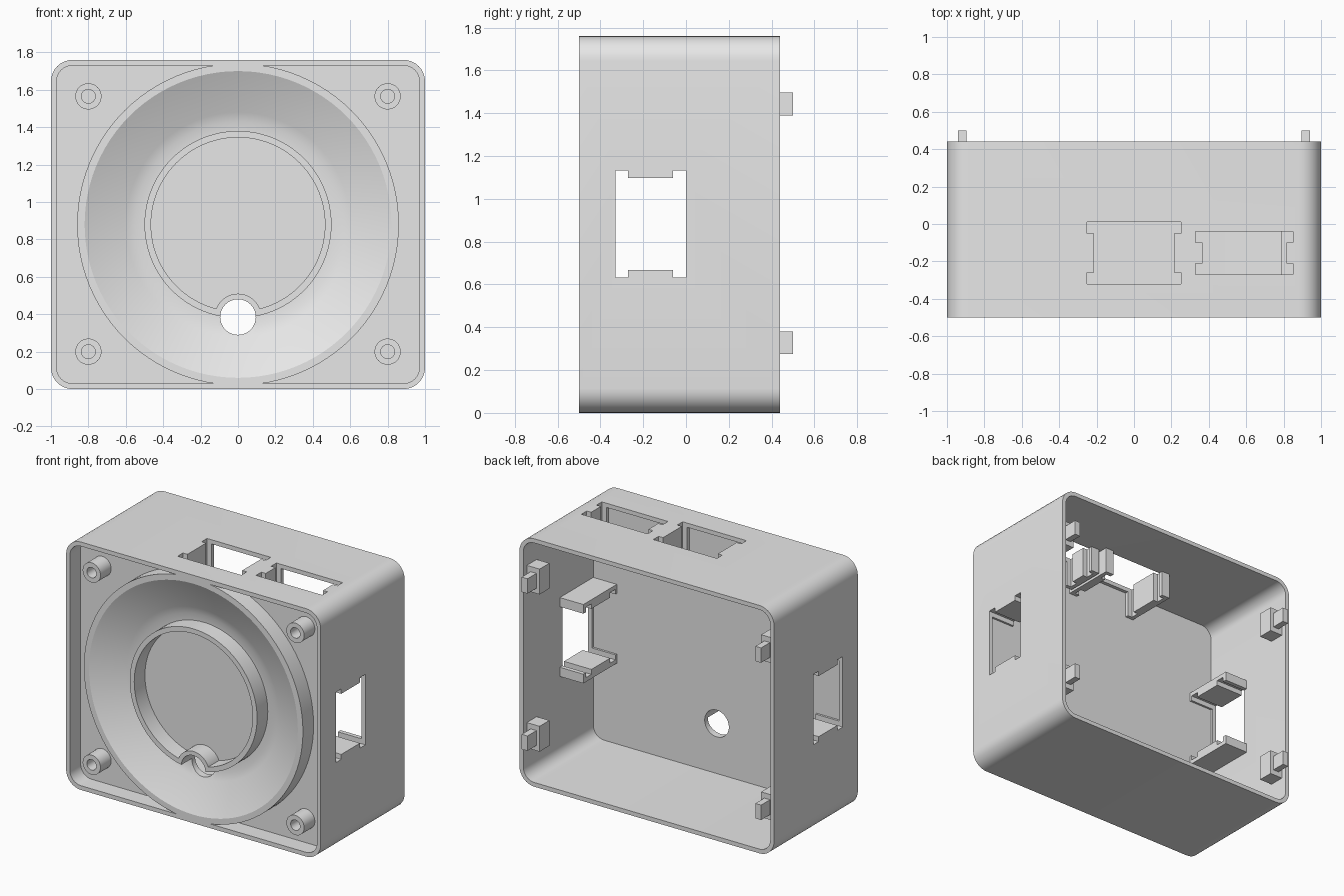
import bpy, bmesh, math
from mathutils import Vector

if "Cube" in bpy.data.objects:
    bpy.data.objects.remove(bpy.data.objects["Cube"])

grey = bpy.data.materials.new("light grey plastic")
grey.use_nodes = True
grey.diffuse_color = (0.8, 0.8, 0.8, 1)
grey.node_tree.nodes["Principled BSDF"].inputs["Base Color"].default_value = grey.diffuse_color

MID = 0.88                      # height of the middle of the case
FRONT, BACK = -0.5, 0.44        # case ends
FLOOR, PLATE_BACK = -0.38, -0.345
WALL = 0.03


def finish(bm, name):
    bmesh.ops.recalc_face_normals(bm, faces=bm.faces)
    mesh = bpy.data.meshes.new(name)
    bm.to_mesh(mesh)
    bm.free()
    mesh.materials.append(grey)
    obj = bpy.data.objects.new(name, mesh)
    bpy.context.collection.objects.link(obj)
    return obj


def along_y(u, v, t):
    return (u, t, v)


def prism(name, outline, a, b, place=along_y):
    """Extrude a closed outline from depth a to depth b."""
    bm = bmesh.new()
    rows = [[bm.verts.new(place(u, v, t)) for u, v in outline] for t in (a, b)]
    n = len(outline)
    for row in rows:
        bm.faces.new(row)
    for i in range(n):
        j = (i + 1) % n
        bm.faces.new((rows[0][i], rows[0][j], rows[1][j], rows[1][i]))
    return finish(bm, name)


def circle(cx, cz, r, n=48):
    return [(cx + r * math.cos(math.tau * i / n), cz + r * math.sin(math.tau * i / n))
            for i in range(n)]


def rect(u0, u1, v0, v1):
    return [(u0, v0), (u1, v0), (u1, v1), (u0, v1)]


def rounded(inset, radius=0.115, steps=8):
    """Rounded outline of the case, moved inwards by inset."""
    r, pts = radius - inset, []
    for k, (sx, sz) in enumerate(((1, 1), (-1, 1), (-1, -1), (1, -1))):
        for i in range(steps + 1):
            a = math.pi / 2 * (k + i / steps)
            pts.append((sx * (1 - radius) + r * math.cos(a),
                        MID + sz * (MID - radius) + r * math.sin(a)))
    return pts


def combine(obj, tool, operation="DIFFERENCE", keep=False):
    mod = obj.modifiers.new("combine", "BOOLEAN")
    mod.operation, mod.object, mod.solver = operation, tool, "EXACT"
    bpy.context.view_layer.objects.active = obj
    bpy.ops.object.modifier_apply(modifier=mod.name)
    if not keep:
        bpy.data.objects.remove(tool)


def lathe(name, profile, n=96):
    """Revolve a closed (radius, y) profile around the case's front axis."""
    bm = bmesh.new()
    rings = [[bm.verts.new((r * math.cos(math.tau * i / n), y,
                            MID + r * math.sin(math.tau * i / n)))
              for r, y in profile] for i in range(n)]
    m = len(profile)
    for i in range(n):
        p, q = rings[i], rings[(i + 1) % n]
        for k in range(m):
            bm.faces.new((p[k], p[(k + 1) % m], q[(k + 1) % m], q[k]))
    return finish(bm, name)


# Case shell, hollow from the front and from the back
shell = prism("case_shell", rounded(0), FRONT, BACK)
combine(shell, prism("front_pocket", rounded(WALL), FRONT - 0.1, FLOOR))
combine(shell, prism("back_pocket", rounded(WALL), PLATE_BACK, BACK + 0.1))

# Sloped dish with its inner ring
SINK = -0.36
dish = lathe("dish", [(0.86, SINK), (0.86, FRONT), (0.82, FRONT), (0.6, -0.398),
                      (0.55, -0.383), (0.5, FLOOR), (0.5, FRONT),
                      (0.465, FRONT), (0.465, SINK)])

# Cable hole and the collar around it
HOLE_Z = 0.385
collar = prism("cable_collar", circle(0, HOLE_Z, 0.125), FRONT, SINK)
combine(collar, prism("ring_limit", circle(0, MID, 0.49, 96), -0.6, -0.2), "INTERSECT")
hole = prism("cable_hole", circle(0, HOLE_Z, 0.095), -0.6, -0.2)
for part in (shell, dish, collar):
    combine(part, hole, keep=True)
bpy.data.objects.remove(hole)


def slot(name, half_l, half_w, inner, outer, place):
    """Cut a notched opening in the wall and add two channel clips inside it."""
    d, c, lip = 0.035, 0.06, 0.03
    l, w = half_l, half_w
    quarter = [(l - d, w - c), (l, w - c), (l, w)]
    half = quarter + [(-u, v) for u, v in reversed(quarter)]
    outline = half + [(u, -v) for u, v in reversed(half)]
    cutter = prism("slot_cutter", outline, inner - 0.1, outer + 0.1, place)
    combine(shell, cutter, keep=True)
    for s, end in ((1, "far"), (-1, "near")):
        bar = rect(s * (l - d), s * (l + lip), -w - lip, w + lip)
        clip = prism(f"{name}_{end}_clip", bar, inner, outer - 0.02, place)
        combine(clip, cutter, keep=True)
    bpy.data.objects.remove(cutter)


# Slots in both sides and in the top
for s, side in ((1, "left"), (-1, "right")):
    slot(f"{side}_slot", 0.25, 0.165, 0.785, 1.0,
         lambda u, v, t: (s * t, v - 0.165, u + 0.883))
for name, cx, l, w in (("top_middle_slot", 0, 0.25, 0.165), ("top_left_slot", 0.59, 0.26, 0.115)):
    slot(name, l, w, 2 * MID - 0.215, 2 * MID,
         lambda u, v, t: (cx + u, v - 0.155, t))

# Screw posts in front, lid pegs with their blocks at the back
for s, side in ((1, "left"), (-1, "right")):
    for level, post_z, peg_z in (("lower", 0.2, 0.327), ("upper", 1.565, 1.443)):
        post = prism(f"{side}_{level}_screw_post", circle(s * 0.8, post_z, 0.07, 32), FRONT, SINK)
        combine(post, prism("screw_hole", circle(s * 0.8, post_z, 0.037, 32), -0.6, FLOOR))
        prism(f"{side}_{level}_peg_block",
              rect(s * 0.87, s * 0.98, peg_z - 0.09, peg_z + 0.09), 0.29, 0.4)
        prism(f"{side}_{level}_peg",
              rect(s * 0.895, s * 0.94, peg_z - 0.053, peg_z + 0.053), 0.38, 0.5)

# Smooth the curved walls, keep the edges sharp
bpy.ops.object.select_all(action="DESELECT")
for obj in bpy.context.collection.objects:
    if obj.type == "MESH":
        obj.select_set(True)
        bpy.context.view_layer.objects.active = obj
bpy.ops.object.shade_smooth_by_angle(angle=math.radians(18))
